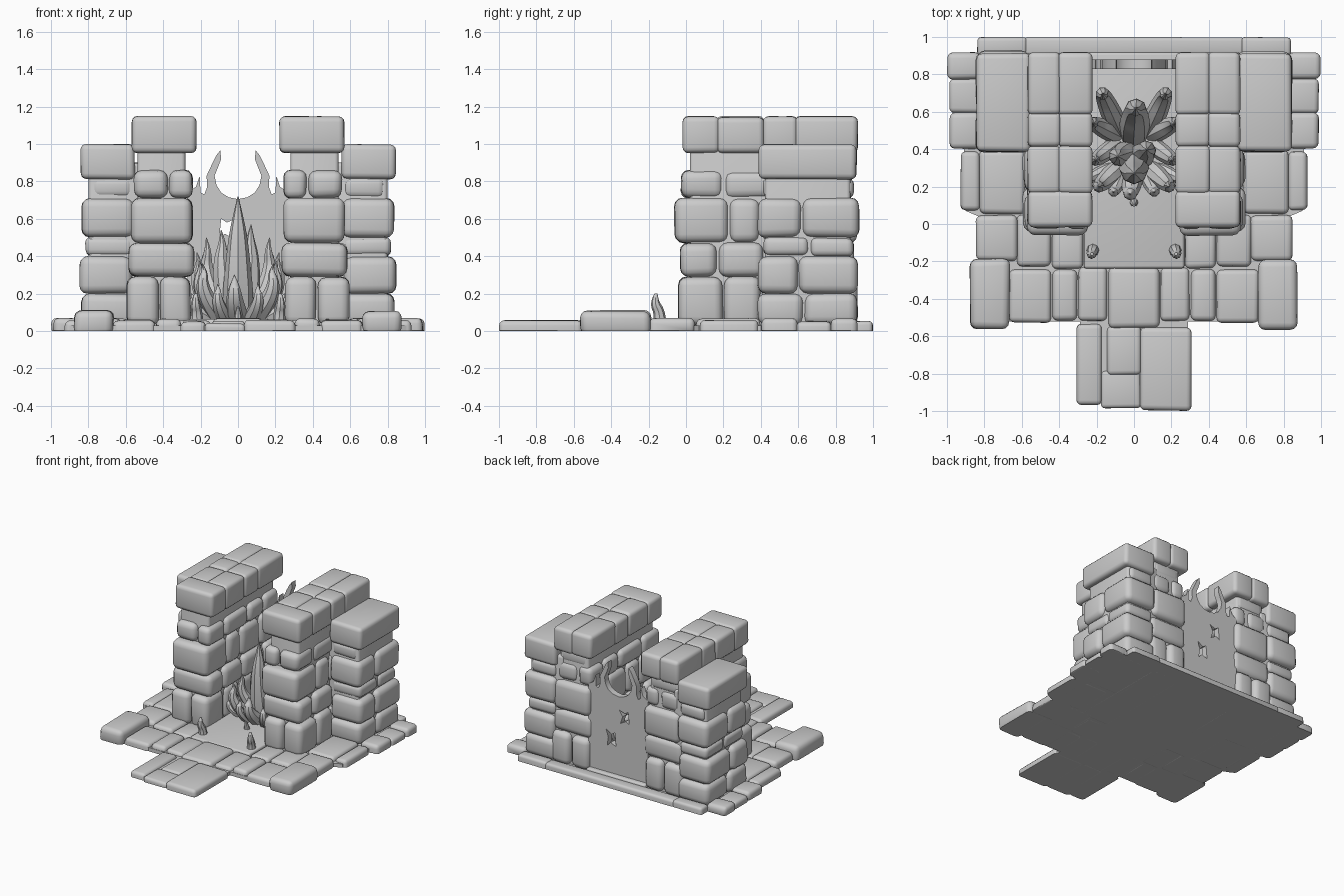
import bpy, bmesh, random
from mathutils import Vector

random.seed(4)


def link_mesh(name, bm, angle=0.75):
    bmesh.ops.recalc_face_normals(bm, faces=bm.faces)
    me = bpy.data.meshes.new(name)
    bm.to_mesh(me)
    bm.free()
    ob = bpy.data.objects.new(name, me)
    bpy.context.collection.objects.link(ob)
    bpy.context.view_layer.objects.active = ob
    ob.select_set(True)
    bpy.ops.object.shade_smooth_by_angle(angle=angle)
    ob.select_set(False)
    return ob


def stones(name, boxes, round_=0.04, jitter=0.012):
    """Irregular rounded blocks from (x0, x1, y0, y1, z0, z1), clamped to the ground."""
    bm = bmesh.new()
    for x0, x1, y0, y1, z0, z1 in boxes:
        vs = bmesh.ops.create_cube(bm, size=1)['verts']
        size = Vector((x1 - x0, y1 - y0, z1 - z0))
        mid = Vector((x0 + x1, y0 + y1, z0 + z1)) / 2
        for v in vs:
            s = v.co.copy()
            v.co = mid + s * size
            for i in range(3):
                v.co[i] -= s[i] * random.uniform(0, 2 * jitter)
        edges = list({e for v in vs for e in v.link_edges})
        bmesh.ops.bevel(bm, geom=edges, offset=min(round_, 0.3 * min(size)),
                        segments=3, profile=0.5, affect='EDGES')
    for v in bm.verts:
        v.co.z = max(0, v.co.z)
    return link_mesh(name, bm)


def flip(b):
    return (-b[1], -b[0]) + tuple(b[2:])


def both(boxes):
    return boxes + [flip(b) for b in boxes]


def courses(rows):
    """Rows of (z0, z1, x cuts, y cuts) to boxes."""
    return [(a, b, c, d, z0 - 0.004, z1 + 0.004) for z0, z1, xs, ys in rows
            for a, b in zip(xs, xs[1:]) for c, d in zip(ys, ys[1:])]


def curve_mesh(name, cu):
    ob = bpy.data.objects.new(name, cu)
    bpy.context.collection.objects.link(ob)
    dg = bpy.context.evaluated_depsgraph_get()
    me = bpy.data.meshes.new_from_object(ob.evaluated_get(dg))
    bpy.data.objects.remove(ob)
    bm = bmesh.new()
    bm.from_mesh(me)
    bmesh.ops.remove_doubles(bm, verts=bm.verts, dist=0.0005)
    return link_mesh(name, bm)


# Flat foundation under the paving
half = [(0.29, -0.96), (0.29, -0.52), (0.84, -0.52), (0.83, 0.04), (0.9, 0.07), (0.91, 0.4),
        (0.97, 0.42), (0.97, 0.9), (0.82, 0.92), (0.82, 0.97)]
bm = bmesh.new()
f = bm.faces.new([bm.verts.new((x, y, 0)) for x, y in half + [(-x, y) for x, y in half[::-1]]])
ext = bmesh.ops.extrude_face_region(bm, geom=[f])['geom']
bmesh.ops.translate(bm, verts=[v for v in ext if isinstance(v, bmesh.types.BMVert)], vec=(0, 0, 0.03))
link_mesh("foundation", bm)

# Paving stones either side
stones("side_paving", both([
    (0.14, 0.30, -0.52, -0.23, -0.03, 0.06), (0.30, 0.44, -0.52, -0.24, -0.03, 0.07),
    (0.44, 0.67, -0.53, -0.24, -0.03, 0.06), (0.27, 0.44, -0.24, 0.0, -0.03, 0.06),
    (0.44, 0.63, -0.23, 0.05, -0.03, 0.065), (0.62, 0.85, -0.2, 0.05, -0.03, 0.07),
    (0.58, 0.83, 0.05, 0.4, -0.03, 0.07), (0.82, 0.93, 0.07, 0.39, -0.03, 0.06),
    (0.82, 0.99, 0.4, 0.6, -0.03, 0.07), (0.82, 0.99, 0.59, 0.78, -0.03, 0.055),
    (0.82, 1.0, 0.77, 0.92, -0.03, 0.07)]), 0.03, 0.006)
stones("corner_slabs", both([(0.66, 0.88, -0.57, -0.18, -0.03, 0.115)]), 0.04)

# Centre threshold and entrance path
stones("entrance_path", [
    (-0.14, 0.14, -0.56, -0.23, -0.03, 0.07), (-0.31, -0.17, -0.97, -0.53, -0.03, 0.055),
    (-0.18, 0.04, -0.99, -0.78, -0.03, 0.045), (-0.15, 0.04, -0.81, -0.54, -0.03, 0.055),
    (0.03, 0.31, -1.0, -0.55, -0.03, 0.06)], 0.03, 0.007)

# Kerb along the back
stones("back_kerb", [(-0.84, -0.57, 0.9, 1.0, -0.03, 0.055), (-0.59, 0.59, 0.9, 1.0, -0.03, 0.05),
                     (0.57, 0.84, 0.9, 1.0, -0.03, 0.055)], 0.02, 0.004)

# Inner walls: solid core, stone courses, heavy caps
stones("wall_cores", both([(0.28, 0.54, 0.02, 0.87, -0.02, 1.0),
                           (0.5, 0.8, 0.42, 0.88, -0.02, 0.9)]), 0.02, 0.003)
inner = courses([
    (0.03, 0.29, (0.25, 0.42, 0.60), (-0.045, 0.2, 0.4, 0.66, 0.92)),
    (0.29, 0.47, (0.23, 0.59), (-0.035, 0.17, 0.42, 0.7, 0.9)),
    (0.47, 0.71, (0.24, 0.575), (-0.065, 0.23, 0.4, 0.65, 0.92)),
    (0.71, 0.86, (0.24, 0.37, 0.56), (-0.03, 0.2, 0.5, 0.7, 0.89)),
    (0.85, 0.97, (0.28, 0.54), (0.04, 0.3, 0.6, 0.88))])
stones("inner_walls", both(inner), 0.045, 0.009)
caps = [(0.22, 0.57, -0.02, 0.18, 0.95, 1.15), (0.22, 0.41, 0.16, 0.42, 0.95, 1.15),
        (0.39, 0.57, 0.16, 0.42, 0.95, 1.145), (0.22, 0.41, 0.41, 0.6, 0.95, 1.145),
        (0.39, 0.57, 0.41, 0.6, 0.95, 1.15), (0.22, 0.41, 0.58, 0.92, 0.95, 1.15),
        (0.39, 0.57, 0.58, 0.92, 0.95, 1.15)]
stones("inner_caps", both(caps), 0.03, 0.004)

# Outer rear pillars
outer = courses([
    (0.03, 0.2, (0.55, 0.84), (0.38, 0.63, 0.92)),
    (0.2, 0.4, (0.56, 0.85), (0.38, 0.6, 0.92)),
    (0.4, 0.5, (0.56, 0.82), (0.41, 0.66, 0.9)),
    (0.5, 0.71, (0.55, 0.84), (0.38, 0.62, 0.93)),
    (0.71, 0.82, (0.56, 0.79), (0.41, 0.68, 0.9))])
stones("outer_pillars", both(outer), 0.045, 0.008)
stones("outer_caps", both([(0.55, 0.845, 0.385, 0.915, 0.81, 1.0)]), 0.03, 0.006)

# Hearth floor
stones("hearth_floor", [(-0.27, 0.27, -0.24, 0.92, -0.03, 0.065)], 0.015, 0.003)

# Flame screen closing the back, with two ragged openings
side = [(0, 0.705), (0.05, 0.715), (0.09, 0.74), (0.115, 0.78), (0.125, 0.83), (0.105, 0.88),
        (0.09, 0.92), (0.095, 0.965), (0.115, 0.94), (0.14, 0.89), (0.168, 0.83), (0.165, 0.77),
        (0.18, 0.73), (0.2, 0.74), (0.205, 0.83), (0.225, 0.77), (0.27, 0.74), (0.27, 0.02)]
loops = [side + [(-x, z) for x, z in side[:0:-1]],
         [(-0.1, 0.5), (-0.07, 0.52), (-0.02, 0.49), (-0.04, 0.55), (-0.01, 0.6), (-0.06, 0.58), (-0.09, 0.6)],
         [(0.02, 0.29), (0.07, 0.31), (0.1, 0.28), (0.09, 0.35), (0.11, 0.41), (0.06, 0.38), (0.03, 0.4)]]
cu = bpy.data.curves.new("flame_screen", 'CURVE')
cu.dimensions, cu.fill_mode, cu.extrude = '2D', 'BOTH', 0.025
for pts in loops:
    sp = cu.splines.new('POLY')
    sp.points.add(len(pts) - 1)
    sp.use_cyclic_u = True
    for p, (x, z) in zip(sp.points, pts):
        p.co = (x, z, 0, 1)
screen = curve_mesh("flame_screen", cu)
screen.rotation_euler.x = 1.5708
screen.location.y = 0.855


def flames(name, tongues):
    """Tapered tongues: each a list of (x, y, z, radius)."""
    cu = bpy.data.curves.new(name, 'CURVE')
    cu.dimensions, cu.bevel_depth, cu.bevel_resolution = '3D', 1.0, 2
    cu.use_fill_caps = True
    for pts in tongues:
        sp = cu.splines.new('NURBS')
        sp.points.add(len(pts) - 1)
        for p, (x, y, z, r) in zip(sp.points, pts):
            p.co, p.radius = (x, y, z, 1), r
        sp.order_u, sp.use_endpoint_u, sp.resolution_u = 3, True, 5
    return curve_mesh(name, cu)


def tongue(bx, by, tx, ty, h, r):
    """Flame leaning from base to tip with a slight S bend."""
    prof = [(0, 0, 0.9), (0.35, 0.2, 1.0), (0.85, 0.45, 0.8), (1.02, 0.68, 0.6),
            (0.88, 0.86, 0.3), (1, 1, 0.03)]
    return [(bx + (tx - bx) * a, by + (ty - by) * a, 0.04 + (h - 0.04) * b, r * k) for a, b, k in prof]


# Central fire
flames("centre_flames", [
    tongue(0, 0.32, 0.0, 0.27, 0.72, 0.085), tongue(0, 0.48, 0.01, 0.62, 0.66, 0.085),
    tongue(0.03, 0.35, 0.07, 0.4, 0.57, 0.07), tongue(-0.03, 0.38, -0.09, 0.36, 0.54, 0.07),
    tongue(0, 0.3, -0.02, 0.16, 0.3, 0.06)])
outer_tongues = [(0.08, 0.3, 0.19, 0.2, 0.36, 0.055), (0.1, 0.42, 0.21, 0.34, 0.38, 0.05),
                 (0.08, 0.5, 0.17, 0.7, 0.5, 0.06), (0.1, 0.48, 0.22, 0.54, 0.42, 0.055),
                 (0.12, 0.3, 0.25, 0.24, 0.2, 0.04), (0.06, 0.28, 0.11, 0.17, 0.25, 0.045)]
flames("outer_flames", [tongue(s * a, b, s * c, d, h, r)
                        for s in (1, -1) for a, b, c, d, h, r in outer_tongues])

# Small horns at the hearth's front corners and an ember nub
flames("hearth_horns", [[(s * 0.22, -0.14, 0.04, 0.036), (s * 0.22, -0.14, 0.1, 0.03),
                         (s * 0.23, -0.17, 0.15, 0.026), (s * 0.225, -0.16, 0.2, 0.008)] for s in (1, -1)]
       + [[(0, 0.12, 0.04, 0.025), (0, 0.11, 0.09, 0.02), (0, 0.1, 0.13, 0.006)]])
